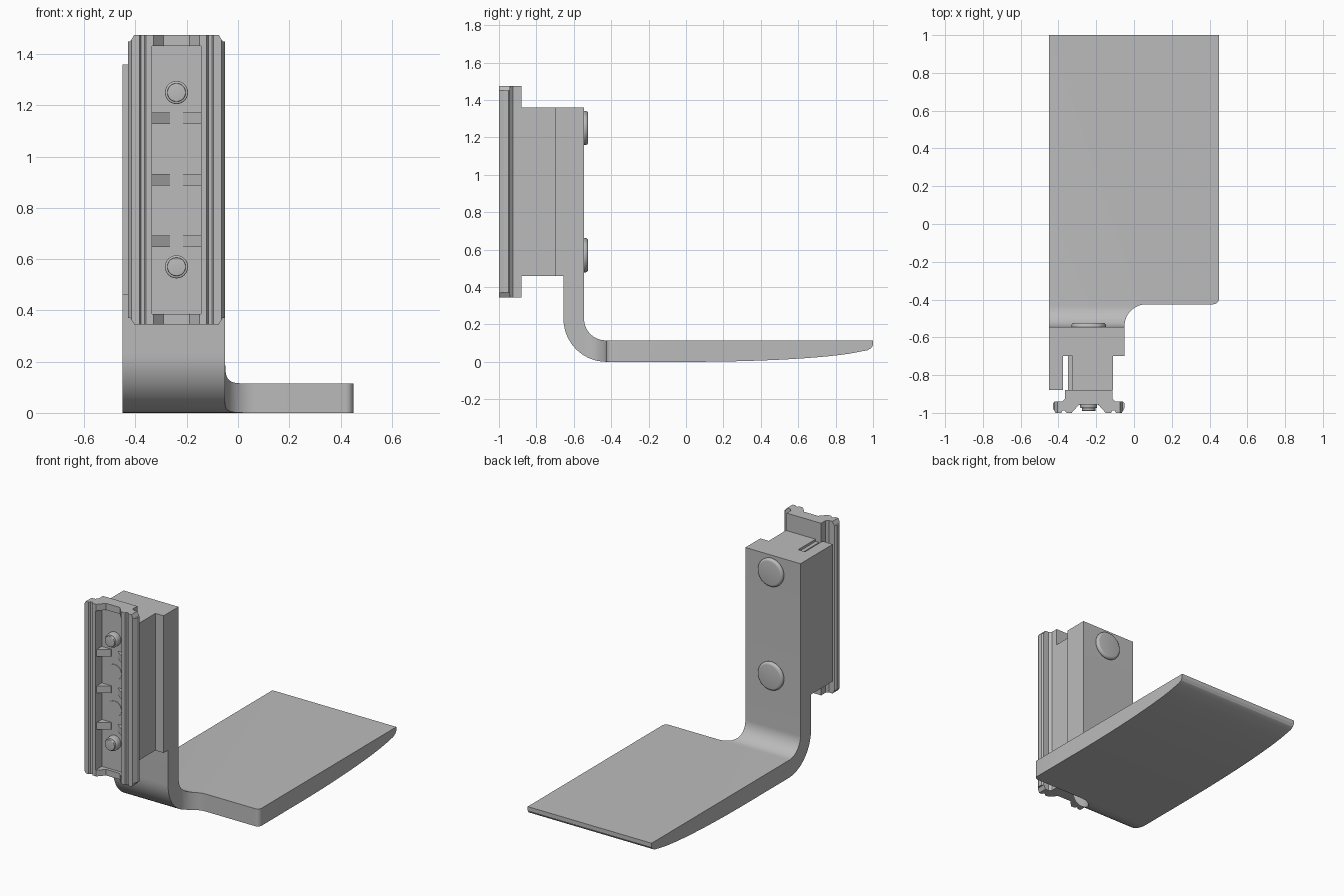
import bpy, bmesh, math
from mathutils import Vector

cube = bpy.data.objects.get("Cube")
if cube:
    bpy.data.objects.remove(cube, do_unlink=True)

steel = bpy.data.materials.new("steel grey")
steel.use_nodes = True
GREY = (0.5, 0.5, 0.5, 1)
steel.diffuse_color = GREY
steel.node_tree.nodes["Principled BSDF"].inputs["Base Color"].default_value = GREY

CX = -0.24          # centre line of the rail and bolts
AXES = {            # profile (a, b) extruded along an axis
    "x": lambda a, b, t: (t, a, b),
    "y": lambda a, b, t: (a, t, b),
    "z": lambda a, b, t: (a, b, t),
}


def prism(name, points, axis, start, end):
    place = AXES[axis]
    bm = bmesh.new()
    face = bm.faces.new([bm.verts.new(place(a, b, start)) for a, b in points])
    shift = Vector(place(0, 0, end - start))
    moved = bmesh.ops.extrude_face_region(bm, geom=[face])["geom"]
    bmesh.ops.translate(bm, vec=shift, verts=[v for v in moved if isinstance(v, bmesh.types.BMVert)])
    bmesh.ops.recalc_face_normals(bm, faces=bm.faces)
    mesh = bpy.data.meshes.new(name)
    bm.to_mesh(mesh)
    bm.free()
    mesh.materials.append(steel)
    obj = bpy.data.objects.new(name, mesh)
    bpy.context.collection.objects.link(obj)
    return obj


def box(name, x0, x1, y0, y1, z0, z1):
    return prism(name, [(x0, y0), (x1, y0), (x1, y1), (x0, y1)], "z", z0, z1)


def arc(cx, cy, r, a0, a1, n=14):
    angles = [math.radians(a0 + (a1 - a0) * i / n) for i in range(n + 1)]
    return [(cx + r * math.cos(a), cy + r * math.sin(a)) for a in angles]


def apply_boolean(obj, other, operation):
    mod = obj.modifiers.new(operation, "BOOLEAN")
    mod.object, mod.operation, mod.solver = other, operation, "EXACT"
    activate(obj)
    bpy.ops.object.modifier_apply(modifier=mod.name)
    bpy.data.objects.remove(other, do_unlink=True)


def activate(obj):
    bpy.ops.object.select_all(action="DESELECT")
    obj.select_set(True)
    bpy.context.view_layer.objects.active = obj


def smooth(obj, degrees=25):
    activate(obj)
    bpy.ops.object.shade_smooth_by_angle(angle=math.radians(degrees))


def disc(name, z, radius, y_back, y_front, bevel=0.0):
    obj = prism(name, arc(CX, z, radius, 0, 351, 39), "y", y_back, y_front)
    if bevel:
        mod = obj.modifiers.new("Rounded rim", "BEVEL")
        mod.width, mod.segments, mod.limit_method = bevel, 4, "ANGLE"
        mod.angle_limit = math.radians(40)
        activate(obj)
        bpy.ops.object.modifier_apply(modifier=mod.name)
    smooth(obj, 35)
    return obj


# Bent fork: side profile intersected with its plan outline
underside = [(i / 16, 0.085 * (1 - math.sqrt(1 - (i / 16) ** 2))) for i in range(15)]
underside += [(0.97, 0.062), (0.99, 0.074), (1.0, 0.09)]
side = [(-0.655, 1.36)] + arc(-0.425, 0.23, 0.23, 180, 270) + underside
side += [(1.0, 0.115)] + arc(-0.43, 0.23, 0.115, 270, 180) + [(-0.545, 1.36)]
fork = prism("fork", side, "x", -0.45, 0.45)
plan = [(-0.6, -0.8), (-0.05, -0.8)] + arc(0.065, -0.54, 0.115, 180, 90)
plan += arc(0.42, -0.395, 0.03, -90, 0, 6) + [(0.45, 1.2), (-0.6, 1.2)]
plan_prism = prism("fork_outline", plan, "z", -0.2, 1.6)
apply_boolean(fork, plan_prism, "INTERSECT")
smooth(fork)

# Mounting block with a slot on one side and a step on the other
block = [(-0.45, -0.655), (-0.05, -0.655), (-0.05, -0.70), (-0.11, -0.70),
         (-0.11, -0.88), (-0.325, -0.88), (-0.325, -0.70), (-0.375, -0.70),
         (-0.375, -0.88), (-0.45, -0.88)]
prism("mounting_block", block, "z", 0.46, 1.36)
box("slot_strip", -0.35, -0.325, -0.88, -0.70, 0.46, 1.345)

# Rail: mirrored half section, offsets measured from the centre line
half = [(0.125, -0.88), (0.125, -0.925), (0.14, -0.94), (0.18, -0.94), (0.19, -0.95),
        (0.19, -0.975), (0.175, -1.0), (0.145, -1.0), (0.138, -0.988), (0.125, -0.988),
        (0.118, -1.0), (0.09, -1.0), (0.05, -0.955)]
section = [(CX + d, y) for d, y in half] + [(CX - d, y) for d, y in reversed(half)]
rail = prism("rail", section, "z", 0.345, 1.475)

# Clipped rail corners, then the long recess
MID = 0.91
corner = [(0.165, 0.565), (0.18, 0.54), (0.2, 0.54)]
quarter = corner + [(d, -h) for d, h in reversed(corner)]
front = [(CX + d, MID + h) for d, h in quarter] + [(CX - d, MID + h) for d, h in reversed(quarter)]
apply_boolean(rail, prism("rail_outline", front, "y", -1.1, -0.8), "INTERSECT")
recess = box("recess", CX - 0.095, CX + 0.095, -1.1, -0.935, 0.385, 1.432)
apply_boolean(rail, recess, "DIFFERENCE")

# Wedge ribs along both recess walls
for row, z in enumerate((0.67, 0.91, 1.15)):
    for sign, label in ((1, "left"), (-1, "right")):
        wedge = [(CX + sign * 0.097, -0.99), (CX + sign * 0.097, -0.93), (CX + sign * 0.025, -0.93),
                 (CX + sign * 0.025, -0.94)]
        prism(f"rib_{label}_{row + 1}", wedge, "z", z - 0.023, z + 0.023)

# Bolts with a collar in front and a domed head behind
for label, z in (("lower", 0.57), ("upper", 1.25)):
    disc(f"{label}_bolt_collar", z, 0.045, -0.93, -0.975, 0.006)
    disc(f"{label}_bolt_tip", z, 0.036, -0.93, -0.99, 0.004)
    disc(f"{label}_bolt_head", z, 0.092, -0.555, -0.523, 0.018)

# Flush plugs between the bolts
for label, z in (("lower", 0.79), ("upper", 1.03)):
    disc(f"{label}_plug", z, 0.05, -0.93, -0.938)
